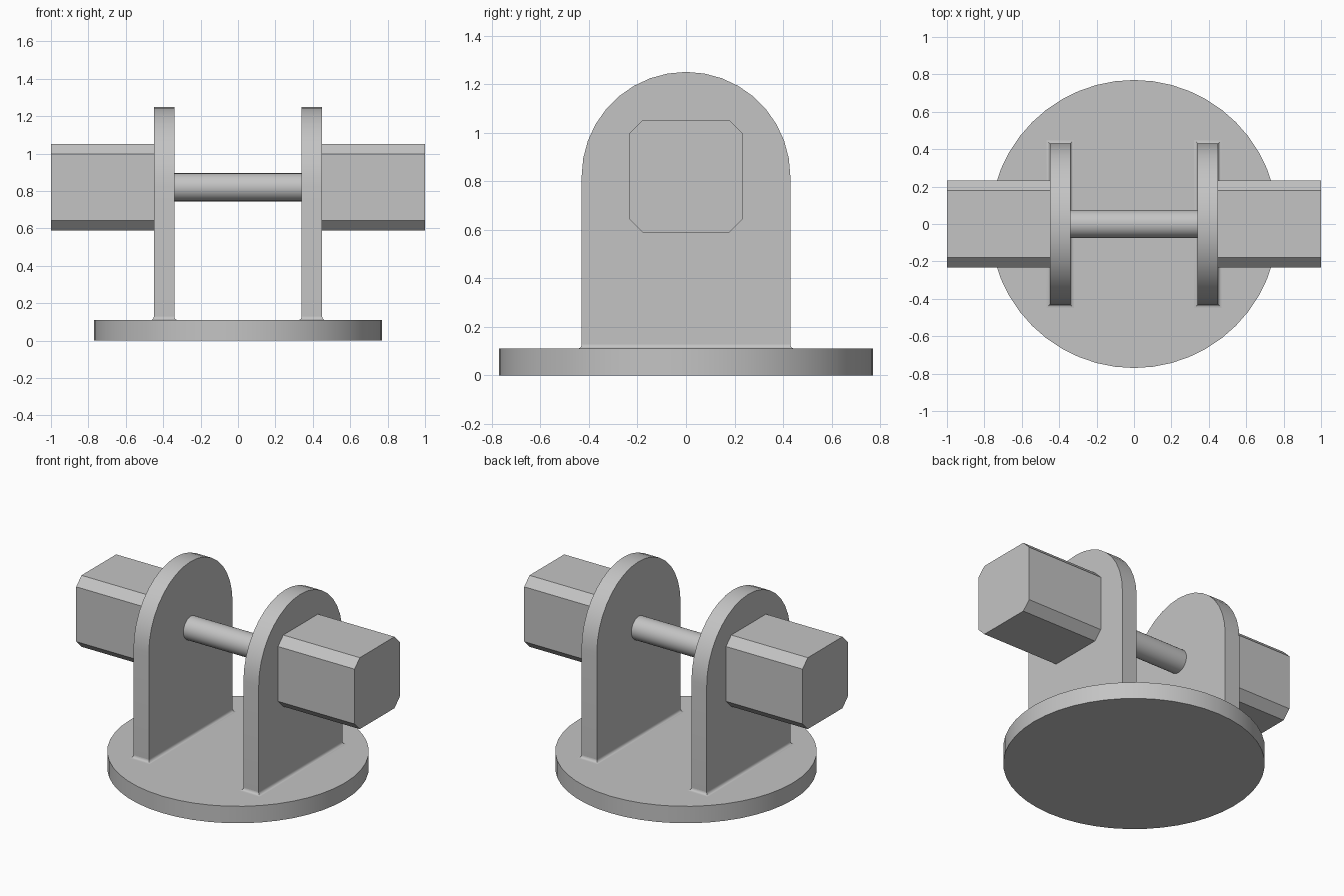
import bpy
import bmesh
from math import cos, sin, pi, radians

if "Cube" in bpy.data.objects:
    bpy.data.objects.remove(bpy.data.objects["Cube"])

grey = bpy.data.materials.new("plain grey")
grey.use_nodes = True
colour = (0.55, 0.55, 0.55, 1)
grey.diffuse_color = colour
grey.node_tree.nodes["Principled BSDF"].inputs["Base Color"].default_value = colour

BASE_R, BASE_TOP = 0.77, 0.11
PLATE_IN, PLATE_OUT, PLATE_R = 0.34, 0.45, 0.43
AXIS_Z = 0.82


def loft(name, rings, smooth=True):
    """Skin a stack of matching rings and cap both ends."""
    bm = bmesh.new()
    loops = [[bm.verts.new(p) for p in ring] for ring in rings]
    for a, b in zip(loops, loops[1:]):
        for i in range(len(a)):
            j = (i + 1) % len(a)
            bm.faces.new((a[i], a[j], b[j], b[i]))
    bm.faces.new(loops[0])
    bm.faces.new(loops[-1])
    bmesh.ops.recalc_face_normals(bm, faces=bm.faces)
    mesh = bpy.data.meshes.new(name)
    bm.to_mesh(mesh)
    bm.free()
    mesh.materials.append(grey)
    obj = bpy.data.objects.new(name, mesh)
    bpy.context.collection.objects.link(obj)
    if smooth:
        bpy.ops.object.select_all(action="DESELECT")
        obj.select_set(True)
        bpy.context.view_layer.objects.active = obj
        bpy.ops.object.shade_smooth_by_angle(angle=radians(30))
    return obj


def along_x(name, profile, x0, x1, smooth=True):
    """Extrude a (y, z) profile between two x positions."""
    return loft(name, [[(x, y, z) for y, z in profile] for x in (x0, x1)], smooth)


def circle(r, n):
    return [(r * cos(2 * pi * i / n), r * sin(2 * pi * i / n)) for i in range(n)]


# Round base
loft("base_disc", [[(x, y, z) for x, y in circle(BASE_R, 48)] for z in (0, BASE_TOP)])

# Arched plate and chamfered square block profiles
arch = [(PLATE_R * cos(pi * i / 18), AXIS_Z + PLATE_R * sin(pi * i / 18)) for i in range(19)]
arch += [(-PLATE_R, BASE_TOP), (PLATE_R, BASE_TOP)]
H, C = 0.232, 0.178
block = [(H, -C), (H, C), (C, H), (-C, H), (-H, C), (-H, -C), (-C, -H), (C, -H)]
block = [(y, AXIS_Z + z) for y, z in block]

for side, s in (("left", 1), ("right", -1)):
    along_x(side + "_arched_plate", arch, s * PLATE_IN, s * PLATE_OUT)
    along_x(side + "_end_block", block, s * PLATE_OUT, s * 1.0, smooth=False)

    # Small concave fillet where the plate meets the base
    mid, half, r = s * (PLATE_IN + PLATE_OUT) / 2, (PLATE_OUT - PLATE_IN) / 2, 0.018
    rings = []
    for k in range(6):
        t = pi / 2 * k / 5
        off, z = r * (1 - sin(t)), BASE_TOP + r * (1 - cos(t))
        w, d = half + off, PLATE_R + off
        rings.append([(mid + a * w, b * d, z) for a, b in ((1, 1), (-1, 1), (-1, -1), (1, -1))])
    loft(side + "_plate_fillet", rings)

# Axle between the plates
along_x("axle_rod", [(y, AXIS_Z + z) for y, z in circle(0.075, 32)], -PLATE_IN, PLATE_IN)
